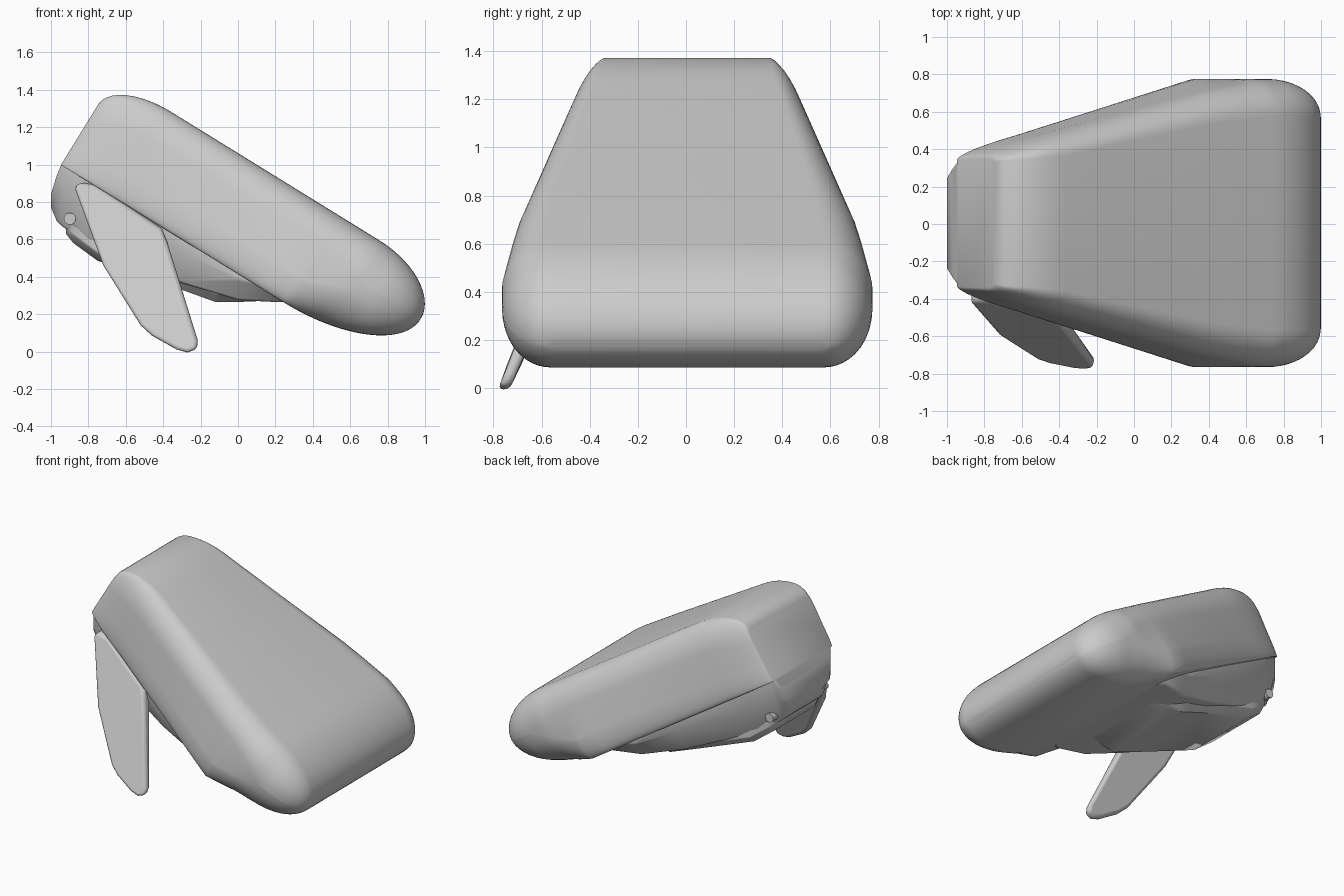
import bpy, bmesh, math

if "Cube" in bpy.data.objects:
    bpy.data.objects.remove(bpy.data.objects["Cube"])

U = (0.851, -0.525)    # slope direction of the shell, in x and z
YC = 0.005             # body centre line


def finish(name, bm, angle=32, bevel=0, segments=3):
    bmesh.ops.recalc_face_normals(bm, faces=bm.faces)
    me = bpy.data.meshes.new(name)
    bm.to_mesh(me)
    bm.free()
    ob = bpy.data.objects.new(name, me)
    bpy.context.collection.objects.link(ob)
    bpy.context.view_layer.objects.active = ob
    ob.select_set(True)
    if bevel:
        m = ob.modifiers.new("Bevel", 'BEVEL')
        m.width, m.segments, m.limit_method = bevel, segments, 'ANGLE'
        m.angle_limit = math.radians(40)
    bpy.ops.object.shade_smooth_by_angle(angle=math.radians(angle))
    ob.select_set(False)
    return ob


def loft(name, rings, **kw):
    """Skin a row of equal-length rings and close both ends."""
    bm = bmesh.new()
    rows = [[bm.verts.new(p) for p in r] for r in rings]
    for a, b in zip(rows, rows[1:]):
        for i in range(len(a)):
            j = (i + 1) % len(a)
            bm.faces.new((a[i], a[j], b[j], b[i]))
    bm.faces.new(rows[0])
    bm.faces.new(rows[-1])
    return finish(name, bm, **kw)


def interp(table, x):
    for (x0, y0), (x1, y1) in zip(table, table[1:]):
        if x <= x1:
            t = max(0, (x - x0) / (x1 - x0))
            return y0 + (y1 - y0) * t
    return table[-1][1]


def quarter(t):
    return math.sqrt(max(0, 1 - min(1, max(0, t)) ** 2))


# Shell: tapered slab with leaning flat sides and a fully rounded nose
def shell_ring(u):
    top = 0.66 + 0.243 * quarter((u - 0.33) / 0.41)
    bot = 0.66 - 0.308 * quarter((u - 0.07) / 0.67)
    tail = 1 - quarter((-0.98 - u) / 0.35)
    trim = 0.2 * (1 - quarter((u - 0.43) / 0.31)) + 0.05 * tail
    wt = interp([(-1.33, 0.40), (-1.0, 0.48), (-0.06, 0.705), (0.32, 0.77)], u) - trim
    wb = interp([(-1.33, 0.395), (-1.0, 0.475), (0.07, 0.77)], u) - trim
    top -= 0.17 * tail
    nose = min(1, max(0, (u - 0.1) / 0.4))
    rt = max(0.001, min(0.19 + 0.06 * nose, top - 0.655))
    rb = max(0.001, min(0.165 + 0.12 * nose, 0.665 - bot))
    fade = quarter((u - 0.43) / 0.32)
    ry = interp([(-1.33, 0.03), (-1.2, 0.08), (-1.0, 0.12), (0.4, 0.2)], u) * fade
    rby = interp([(-1.33, 0.01), (-1.0, 0.03), (0.07, 0.05), (0.3, 0.2)], u) * fade
    half = []
    n = 10
    for i in range(n + 1):
        a = math.pi / 2 * i / n
        half.append((wb - rby + rby * math.sin(a), bot + rb - rb * math.cos(a)))
    for i in range(n + 1):
        a = math.pi / 2 * i / n
        half.append((wt - ry + ry * math.cos(a), top - rt + rt * math.sin(a)))
    pts = half + [(-y, v) for y, v in reversed(half)]
    return [(U[0] * u - U[1] * v, y + YC, U[1] * u + U[0] * v) for y, v in pts]


stations = [-0.98 - 0.35 * math.sin(math.pi / 2 * (1 - i / 10)) for i in range(10)]
stations += [-0.98, -0.7, -0.4, -0.06, 0.07]
stations += [0.07 + 0.669 * math.sin(math.pi / 2 * i / 24) for i in range(1, 25)]
loft("shell", [shell_ring(u) for u in stations], angle=35)


# Underbody and base plate: stations of x, bottom z, top z, half width
def hull(name, rows, chamfer, drop, bevel):
    rings = []
    for x, lo, hi, w in rows:
        d = min(drop, (hi - lo) * 0.6)
        half = [(w - chamfer, lo), (w, lo + d), (w, hi)]
        pts = half + [(-y, z) for y, z in reversed(half)]
        rings.append([(x, y + YC, z) for y, z in pts])
    return loft(name, rings, bevel=bevel, angle=35)


hull("underbody", [(-1.0, 0.77, 0.84, 0.24), (-0.97, 0.70, 0.94, 0.29),
                   (-0.94, 0.67, 1.01, 0.33), (-0.8, 0.57, 0.95, 0.39),
                   (-0.3, 0.365, 0.64, 0.53), (0.0, 0.275, 0.46, 0.60),
                   (0.2, 0.265, 0.40, 0.64), (0.3, 0.262, 0.36, 0.58)],
     0.09, 0.2, 0.012)
hull("base_plate", [(-0.92, 0.63, 0.69, 0.24), (-0.88, 0.58, 0.68, 0.29),
                    (-0.75, 0.485, 0.60, 0.33), (-0.3, 0.33, 0.43, 0.39),
                    (-0.12, 0.265, 0.36, 0.40), (0.0, 0.265, 0.32, 0.38),
                    (0.12, 0.27, 0.30, 0.34)],
     0.05, 0.045, 0.012)

# Small hinge pegs at the tail
for side, label in ((-1, "front"), (1, "back")):
    bpy.ops.mesh.primitive_cylinder_add(vertices=20, radius=0.032, depth=0.06,
                                        location=(-0.9, side * 0.29 + YC, 0.71),
                                        rotation=(math.pi / 2, 0, 0))
    bpy.context.object.name = label + "_hinge_peg"
    bpy.ops.object.shade_smooth_by_angle()
    bpy.context.object.select_set(False)

# Kickstand leg: flat blade leaning outward, thinner at the foot
outline = [(-0.875, 0.88), (-0.84, 0.905), (-0.76, 0.89), (-0.41, 0.66),
           (-0.38, 0.59), (-0.215, 0.06), (-0.22, 0.012), (-0.27, -0.005),
           (-0.33, 0.012), (-0.46, 0.085), (-0.52, 0.14), (-0.72, 0.46)]
blade = [[(x, -0.755 + 0.42 * z + s * min(0.04, 0.024 + 0.06 * z), z)
          for x, z in outline] for s in (-1, 1)]
loft("kickstand", blade, bevel=0.022, angle=40)
